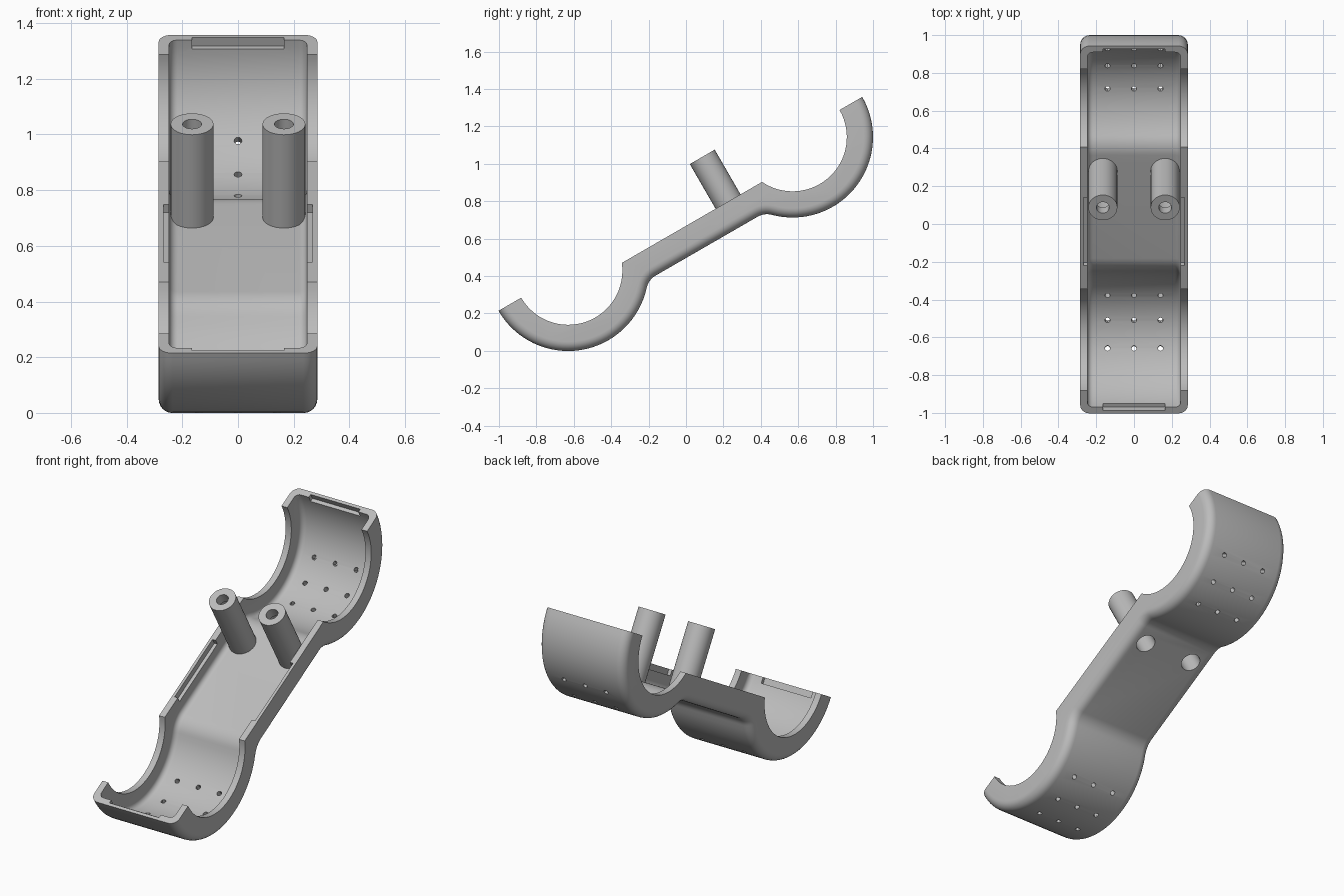
import bpy, bmesh
from math import sin, cos, pi, radians, atan2, sqrt
from mathutils import Matrix, Vector

cube = bpy.data.objects.get("Cube")
if cube:
    bpy.data.objects.remove(cube, do_unlink=True)

grey = bpy.data.materials.new("plain grey")
grey.use_nodes = True
colour = (0.5, 0.5, 0.5, 1)
grey.diffuse_color = colour
grey.node_tree.nodes["Principled BSDF"].inputs["Base Color"].default_value = colour

# Everything is laid out flat (x across, u along, v up), then tilted about x
TILT = Matrix.Rotation(radians(30), 4, 'X')
LOW, HIGH = Vector((-0.331, 0.687)), Vector((1.065, 0.705))   # cup centres
R_OUT, R_RIM = 0.43, 0.29
BAR_BOTTOM, BAR_TOP = 0.43, 0.579
HALF, WALL, BLEND = 0.285, 0.038, 0.1
POST_X, POST_U, POST_TOP = 0.165, 0.594, 0.855
BORE = 0.055


def make_object(name, bm):
    bmesh.ops.recalc_face_normals(bm, faces=bm.faces)
    mesh = bpy.data.meshes.new(name)
    bm.to_mesh(mesh)
    bm.free()
    mesh.materials.append(grey)
    obj = bpy.data.objects.new(name, mesh)
    bpy.context.collection.objects.link(obj)
    return obj


def activate(obj):
    bpy.ops.object.select_all(action='DESELECT')
    obj.select_set(True)
    bpy.context.view_layer.objects.active = obj


def cut(obj, cutter):
    activate(obj)
    mod = obj.modifiers.new("cut", 'BOOLEAN')
    mod.operation, mod.solver, mod.object = 'DIFFERENCE', 'EXACT', cutter
    bpy.ops.object.modifier_apply(modifier=mod.name)
    bpy.data.objects.remove(cutter, do_unlink=True)


def arc(centre, r, a, b, n):
    return [centre + r * Vector((cos(a + (b - a) * i / n), sin(a + (b - a) * i / n)))
            for i in range(n + 1)]


def angle(a, b):
    return atan2(b.y - a.y, b.x - a.x)


def underside(d):
    """Cup, blend, bar, blend, cup; moved inward by d."""
    blends = []
    for c, side in ((LOW, 1), (HIGH, -1)):
        drop = c.y - BAR_BOTTOM + BLEND
        reach = sqrt((R_OUT + BLEND) ** 2 - drop ** 2)
        blends.append(Vector((c.x + side * reach, BAR_BOTTOM - BLEND)))
    f1, f2 = blends
    return (arc(LOW, R_OUT - d, -pi, angle(LOW, f1), 32)
            + arc(f1, BLEND + d, angle(f1, LOW), pi / 2, 8)[1:]
            + arc(f2, BLEND + d, pi / 2, angle(f2, HIGH), 8)
            + arc(HIGH, R_OUT - d, angle(HIGH, f2), 0, 32)[1:])


def rim(d):
    """Upper outline of the side walls."""
    def corner(c):
        return -atan2(c.y - BAR_TOP, sqrt(R_RIM ** 2 - (c.y - BAR_TOP) ** 2))
    return (arc(HIGH, R_RIM, 0, -pi - corner(HIGH), 32)
            + arc(LOW, R_RIM, corner(LOW), -pi, 32))


def open_top(d):
    r = R_OUT - d
    return [HIGH + Vector((r, 0.2)), LOW + Vector((-r, 0.2))]


def rounded_body(name, top, half, inset, r, steps=6):
    """Outline lofted across x, with the lower side edges rounded by r."""
    layers = []
    for i in range(steps + 1):
        a = pi / 2 * i / steps
        layers.append((half - r + r * sin(a), inset + r * (1 - cos(a))))
    layers = [(-x, d) for x, d in reversed(layers)] + layers
    bm = bmesh.new()
    rings = [[bm.verts.new(TILT @ Vector((x, p.x, p.y)))
              for p in underside(d) + top(d)] for x, d in layers]
    for a, b in zip(rings, rings[1:]):
        for i in range(len(a)):
            j = (i + 1) % len(a)
            bm.faces.new((a[i], a[j], b[j], b[i]))
    bm.faces.new(rings[0])
    bm.faces.new(rings[-1])
    return make_object(name, bm)


def add_box(bm, lo, hi):
    lo, hi = Vector(lo), Vector(hi)
    size = Matrix.Diagonal((*(hi - lo), 1))
    bmesh.ops.create_cube(bm, size=1, matrix=TILT @ Matrix.Translation((lo + hi) / 2) @ size)


def add_rod(bm, centre, r, length, turn=0, n=16):
    m = TILT @ Matrix.Translation(centre) @ Matrix.Rotation(turn, 4, 'X')
    bmesh.ops.create_cone(bm, cap_ends=True, segments=n, radius1=r, radius2=r,
                          depth=length, matrix=m)


# Shell: rounded solid hollowed from above
shell = rounded_body("double_cup_shell", rim, HALF, 0, 0.05)
cut(shell, rounded_body("cavity", open_top, HALF - WALL, WALL, 0.03))

# Openings: pin holes, post bores, catch recesses
bm = bmesh.new()
for c, angles in ((LOW, (-34, -12, 10)), (HIGH, (-8, 13, 35))):
    for deg in angles:
        t = radians(deg)
        for x in (-0.14, 0, 0.14):
            mid = Vector((x, c.x + 0.41 * sin(t), c.y - 0.41 * cos(t)))
            add_rod(bm, mid, 0.014, 0.1, t, 12)
for s in (-1, 1):
    add_rod(bm, (s * POST_X, POST_U, BAR_BOTTOM + 0.02), BORE, 0.12, 0, 32)
    xs = sorted((s * 0.235, s * 0.268))
    add_box(bm, (xs[0], 0.08, 0.545), (xs[1], 0.496, 0.62))
for c, s in ((LOW, -1), (HIGH, 1)):
    us = sorted((c.x + s * 0.34, c.x + s * 0.412))
    add_box(bm, (-0.165, us[0], c.y - 0.035), (0.165, us[1], c.y + 0.05))
cut(shell, make_object("openings", bm))


# Posts: hollow lathed tubes with a narrow hole at the top
def post(name, x, n=32):
    profile = [(BORE, BAR_BOTTOM + 0.01), (0.077, BAR_BOTTOM + 0.01),
               (0.077, POST_TOP), (0.034, POST_TOP),
               (0.034, POST_TOP - 0.06), (BORE, POST_TOP - 0.06)]
    bm = bmesh.new()
    rings = []
    for k in range(n):
        a = 2 * pi * k / n
        rings.append([bm.verts.new(TILT @ Vector((x + r * cos(a), POST_U + r * sin(a), v)))
                      for r, v in profile])
    for k in range(n):
        a, b = rings[k], rings[(k + 1) % n]
        for i in range(len(profile)):
            j = (i + 1) % len(profile)
            bm.faces.new((a[i], a[j], b[j], b[i]))
    return make_object(name, bm)


parts = [shell, post("left_post", POST_X), post("right_post", -POST_X)]
for part in parts:
    activate(part)
    bpy.ops.object.shade_smooth_by_angle(angle=radians(30))
